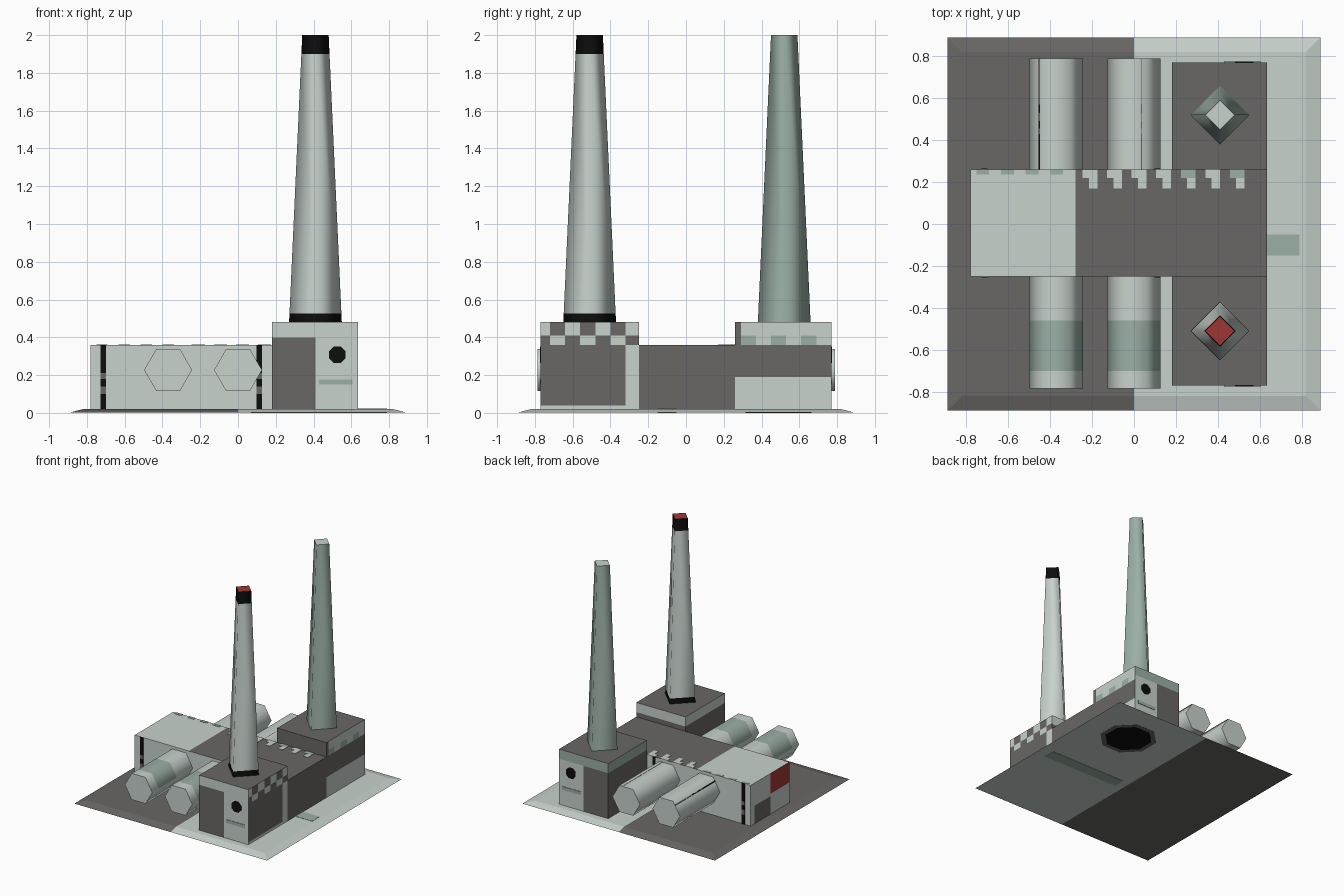
import bpy, bmesh, math
from mathutils import Matrix, Vector

if "Cube" in bpy.data.objects:
    bpy.data.objects.remove(bpy.data.objects["Cube"])

# ---- palette -------------------------------------------------------------
COLOURS = [("light_grey", (.578, .644, .610)), ("dark_grey", (.141, .136, .133)),
           ("sage", (.328, .434, .381)), ("red", (.716, .006, .006)),
           ("dark_red", (.342, .036, .034)), ("black", (.004, .004, .004))]
MATS = []
for n, c in COLOURS:
    m = bpy.data.materials.new(n)
    m.diffuse_color = (*c, 1)
    m.use_nodes = True
    m.node_tree.nodes["Principled BSDF"].inputs["Base Color"].default_value = m.diffuse_color
    MATS.append(m)
LIGHT, DARK, SAGE, RED, MAROON, BLACK = range(6)


# ---- helpers -------------------------------------------------------------
def finish(name, bm, rule, cuts=(), smooth=None):
    """Cut along axis planes, colour faces by rule(centre, normal), make object."""
    for axis, values in cuts:
        for v in values:
            co, no = Vector(), Vector()
            co[axis], no[axis] = v, 1
            bmesh.ops.bisect_plane(bm, geom=bm.verts[:] + bm.edges[:] + bm.faces[:],
                                   plane_co=co, plane_no=no)
    bm.normal_update()
    for f in bm.faces:
        f.material_index = rule(f.calc_center_median(), f.normal) if callable(rule) else rule
        f.smooth = bool(smooth and smooth(f.normal))
    me = bpy.data.meshes.new(name)
    bm.to_mesh(me)
    bm.free()
    for m in MATS:
        me.materials.append(m)
    ob = bpy.data.objects.new(name, me)
    bpy.context.collection.objects.link(ob)
    return ob


def box(name, lo, hi, rule, cuts=(), turn=0):
    lo, hi = Vector(lo), Vector(hi)
    bm = bmesh.new()
    mat = (Matrix.Translation((lo + hi) / 2) @ Matrix.Rotation(turn, 4, 'Y')
           @ Matrix.Diagonal((*(hi - lo), 1)))
    bmesh.ops.create_cube(bm, size=1, matrix=mat)
    return finish(name, bm, rule, cuts)


def prism(name, sides, r1, r2, depth, mat, rule, cuts=(), smooth=None):
    bm = bmesh.new()
    bmesh.ops.create_cone(bm, cap_ends=True, segments=sides, radius1=r1, radius2=r2,
                          depth=depth, matrix=mat)
    return finish(name, bm, rule, cuts, smooth)


# ---- ground slab with red kerb --------------------------------------------
def slab_rule(c, n):
    if n.z > .9 or n.z < -.5:
        return DARK if c.x < 0 else LIGHT
    if n.x > .1 or c.x > .58:
        return LIGHT
    return MAROON if n.y < -.1 or c.y < -.5 else RED


R2 = math.sqrt(2)
prism("ground_slab", 4, .89 * R2, .82 * R2, .018,
      Matrix.Translation((0, 0, .011)) @ Matrix.Rotation(math.pi / 4, 4, 'Z'),
      slab_rule, [(0, [0, .58]), (1, [-.5])])
box("slab_stripe_top", (.07, -.15, .018), (.79, -.05, .022), SAGE)
box("slab_stripe_under", (.07, -.15, 0), (.79, -.05, .004), SAGE)
for nm, r, z, col in (("under_ring", .23, .003, DARK), ("under_disc", .19, .002, BLACK)):
    prism(nm, 8, r, r, .004, Matrix.Translation((.47, .49, z))
          @ Matrix.Rotation(math.pi / 8, 4, 'Z'), col)


# ---- main hall -------------------------------------------------------------
def hall_rule(c, n):
    if n.z > .5:
        return LIGHT if c.x < -.28 else DARK
    if n.x > .5:
        return DARK
    if n.x < -.5:
        if c.y < 0 and c.z > .19:
            return MAROON
        if 0 < c.y < .21 and c.z < .17:
            return DARK
    return LIGHT


box("main_hall", (-.78, -.25, .01), (.635, .26, .36), hall_rule,
    [(0, [-.28]), (1, [0, .21]), (2, [.17, .19])])

# black dashed pipes on the hall walls
for y in (-.252, .262):
    for x in (-.713, .112):
        for z0, z1, col in ((.21, .36, BLACK), (.18, .21, DARK), (.14, .18, BLACK),
                            (.10, .14, DARK), (.02, .10, BLACK)):
            box("wall_pipe", (x - .014, y - .003, z0), (x + .014, y + .003, z1), col)

# toothed trim along the back edge of the hall roof
for i in range(8):
    x = -.21 + i * .117
    col = SAGE if i in (4, 6) else LIGHT
    if x < .6:
        box("roof_tooth", (x - .035, .22, .357), (x + .035, .26, .363), col)
        box("roof_tooth_tip", (x - .005, .17, .357), (x + .035, .22, .363), LIGHT)
for i in range(4):
    x = -.72 + i * .117
    box("roof_tooth_left", (x - .03, .235, .357), (x + .03, .26, .363), SAGE)


# ---- two chimney blocks ----------------------------------------------------
def checker(c, y0):
    return (math.floor((c.y - y0) / .08) + (c.z > .41)) % 2 == 0


def front_block_rule(c, n):
    if abs(n.z) > .5:
        return DARK
    if n.x > .5:
        if c.z > .36:
            return LIGHT if checker(c, -.72) else DARK
        return LIGHT if c.y > -.32 or c.z < .04 else DARK
    if c.z > .40:
        return LIGHT
    return LIGHT if n.y < -.5 and c.x > .41 else DARK


def back_block_rule(c, n):
    if abs(n.z) > .5 or n.y < -.5:
        return DARK
    if n.x > .5:
        if c.z > .36:
            if c.y < .29:
                return DARK
            return SAGE if c.z < .41 and checker(c, .29) else LIGHT
        return LIGHT if c.z < .19 else DARK
    if c.z > .40:
        return SAGE
    return LIGHT if n.y > .5 and c.x > .41 else DARK


for nm, y0, y1, s, rule, first in (("front", -.77, -.25, -1, front_block_rule, -.72),
                                   ("back", .26, .77, 1, back_block_rule, .29)):
    box(nm + "_block", (.18, y0, .01), (.635, y1, .48), rule,
        [(0, [.41]), (1, [first + .08 * k for k in range(6)] + [-.32]),
         (2, [.04, .19, .36, .40, .41])])
    # round window and vent bar on the outer wall
    prism(nm + "_window", 8, .048, .048, .006,
          Matrix.Translation((.525, s * .771, .308)) @ Matrix.Rotation(math.pi / 2, 4, 'X')
          @ Matrix.Rotation(math.pi / 8, 4, 'Z'), BLACK)
    box(nm + "_vent", (.43, s * .771 - .003, .15), (.605, s * .771 + .003, .178), SAGE)


# ---- chimneys: four sided, smooth, tapering --------------------------------
def front_chimney_rule(c, n):
    if n.z > .5:
        return MAROON
    return BLACK if c.z > 1.9 or c.z < .525 else LIGHT


def back_chimney_rule(c, n):
    return LIGHT if n.z > .5 else SAGE


for nm, y, rule, cuts in (("front", -.51, front_chimney_rule, [.525, 1.9]),
                          ("back", .52, back_chimney_rule, [])):
    prism(nm + "_chimney", 4, .14, .07, 1.53, Matrix.Translation((.41, y, 1.235)), rule,
          [(2, cuts)], lambda n: abs(n.z) < .5)


# ---- hexagonal tanks running through the hall -------------------------------
def tank_rule(c, n):
    return SAGE if abs(n.y) < .5 and n.z > .2 and -.70 < c.y < -.46 else LIGHT


R = .127
for nm, x, side in (("left", -.37, -1), ("right", 0, 1)):
    prism(nm + "_tank", 6, R, R, 1.575,
          Matrix.Translation((x, .0025, .227)) @ Matrix.Rotation(math.pi / 2, 4, 'X')
          @ Matrix.Rotation(math.pi / 2, 4, 'Z'), tank_rule,
          [(1, [-.70, -.46])], lambda n: abs(n.y) < .5)
    # dashed stripe on the outer upper face at the back
    d = .065 if side < 0 else .05
    z = .227 + R - d * math.tan(math.pi / 6)
    for y0, y1, col in ((.26, .43, BLACK), (.43, .455, DARK), (.455, .49, BLACK),
                        (.49, .53, DARK), (.53, .57, BLACK), (.57, .788, DARK)):
        box(nm + "_tank_stripe", (x + side * d - .021, y0, z - .003),
            (x + side * d + .021, y1, z + .003), col, turn=side * math.pi / 6)
